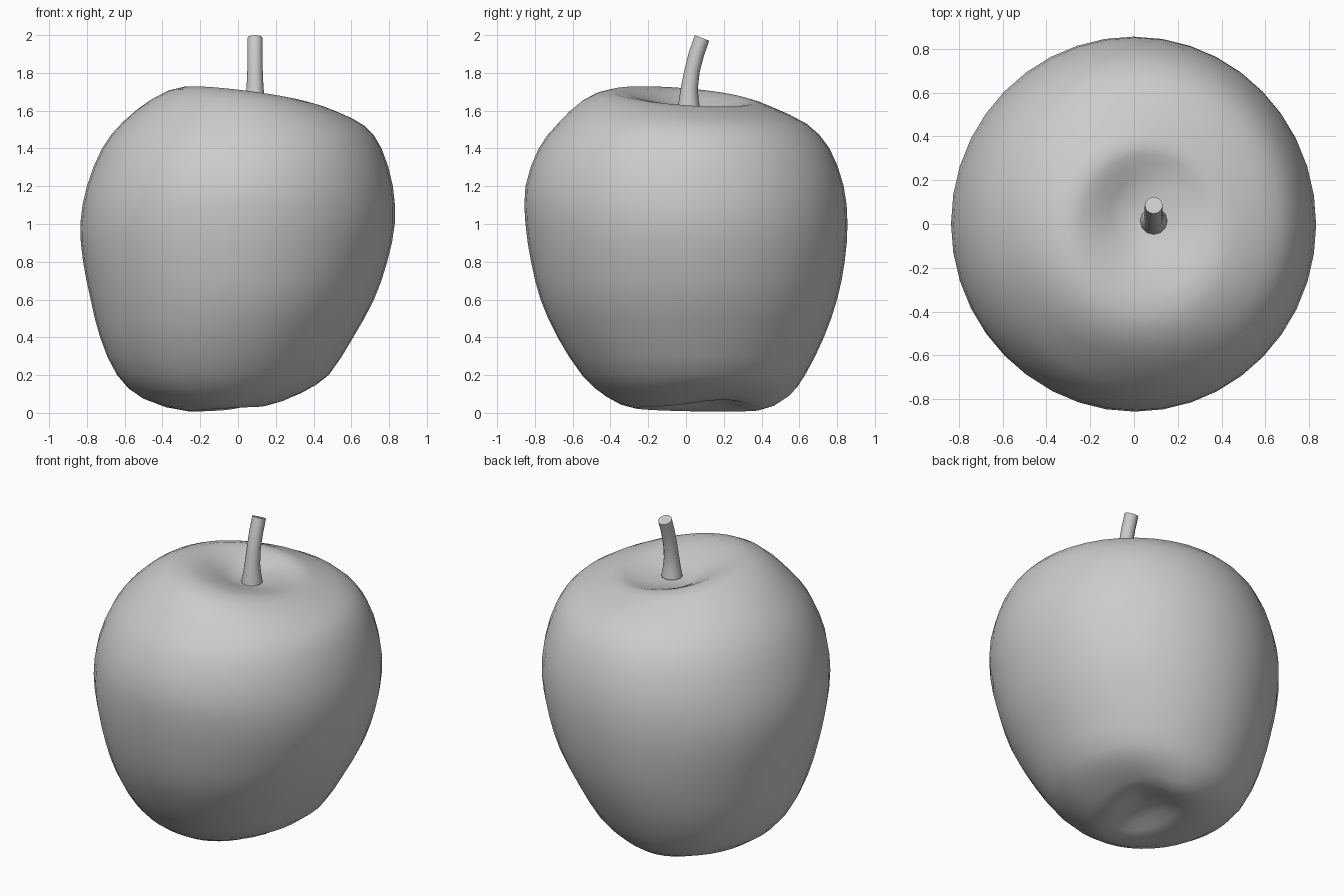
import bpy, bmesh, math

if "Cube" in bpy.data.objects:
    bpy.data.objects.remove(bpy.data.objects["Cube"])

SIDES = 40


def loft(name, rings, top, bottom):
    """Skin a list of point rings (top to bottom) and close both ends with fans."""
    bm = bmesh.new()
    vs = [[bm.verts.new(p) for p in ring] for ring in rings]
    n = len(vs[0])
    for a, b in zip(vs, vs[1:]):
        for i in range(n):
            j = (i + 1) % n
            bm.faces.new((a[i], b[i], b[j], a[j]))
    for ring, centre in ((vs[0], top), (vs[-1], bottom)):
        c = bm.verts.new(centre)
        for i in range(n):
            bm.faces.new((ring[i], ring[(i + 1) % n], c))
    bmesh.ops.recalc_face_normals(bm, faces=bm.faces)
    me = bpy.data.meshes.new(name)
    bm.to_mesh(me)
    bm.free()
    ob = bpy.data.objects.new(name, me)
    bpy.context.collection.objects.link(ob)
    bpy.ops.object.select_all(action='DESELECT')
    ob.select_set(True)
    bpy.context.view_layer.objects.active = ob
    bpy.ops.object.shade_smooth_by_angle(angle=math.radians(40))
    return ob


def spline(a, b, c, d, t):
    """Catmull-Rom blend of one value."""
    return 0.5 * (2*b + (c - a)*t + (2*a - 5*b + 4*c - d)*t*t + (3*b - a - 3*c + d)*t**3)


# Fruit sections: left, right, front, back, height, tilt along x, tilt along y
sections = [
    (-.05, .18, -.05, .18, 1.597, .00, .00),
    (-.18, .31, -.22, .28, 1.645, -.03, -.02),
    (-.30, .40, -.40, .36, 1.675, -.045, -.03),
    (-.45, .52, -.55, .47, 1.630, -.035, -.02),
    (-.61, .67, -.68, .64, 1.53, -.01, .00),
    (-.72, .76, -.78, .76, 1.40, 0, 0),
    (-.80, .82, -.85, .835, 1.20, 0, 0),
    (-.835, .83, -.85, .855, 1.00, 0, 0),
    (-.82, .79, -.82, .84, .80, 0, 0),
    (-.78, .72, -.77, .80, .60, 0, 0),
    (-.73, .61, -.68, .73, .40, 0, 0),
    (-.64, .48, -.55, .63, .20, 0, 0),
    (-.50, .34, -.42, .54, .085, .01, 0),
    (-.26, .17, -.27, .39, .02, .012, -.005),
    (-.12, .07, -.11, .21, .07, 0, 0),
]
fine = []
for i in range(len(sections) - 1):
    quad = [sections[max(0, min(len(sections) - 1, i + k))] for k in (-1, 0, 1, 2)]
    for t in (0, .5):
        fine.append([spline(*v, t) for v in zip(*quad)])
fine.append(sections[-1])

rings = []
for l, r, f, b, z, tx, ty in fine:
    ring = []
    for i in range(SIDES):
        a = 2 * math.pi * i / SIDES
        c, s = math.cos(a), math.sin(a)
        # Shallow notch in the underside rim, towards the back right
        notch = .045 * max(0, math.cos(a - .5))**4 * max(0, 1 - z / .2)
        ring.append(((l + r)/2 + c*(r - l)/2, (f + b)/2 + s*(b - f)/2,
                     z + tx*c + ty*s + notch))
    rings.append(ring)
loft("fruit", rings, (.06, .06, 1.588), (-.03, .05, .09))

# Stem: y, z, radius, lean of each ring
stem = [(.085, 1.985, .041, .38), (.055, 1.90, .041, .33), (.032, 1.81, .041, .22),
        (.018, 1.72, .045, .12), (.015, 1.66, .052, .05), (.014, 1.60, .062, 0)]
rings = [[(.09 + r*math.cos(a), y + r*math.sin(a)*math.cos(k), z - r*math.sin(a)*math.sin(k))
          for a in (2*math.pi*i/12 for i in range(12))] for y, z, r, k in stem]
loft("stem", rings, (.09, .085, 1.985), (.09, .014, 1.58))
